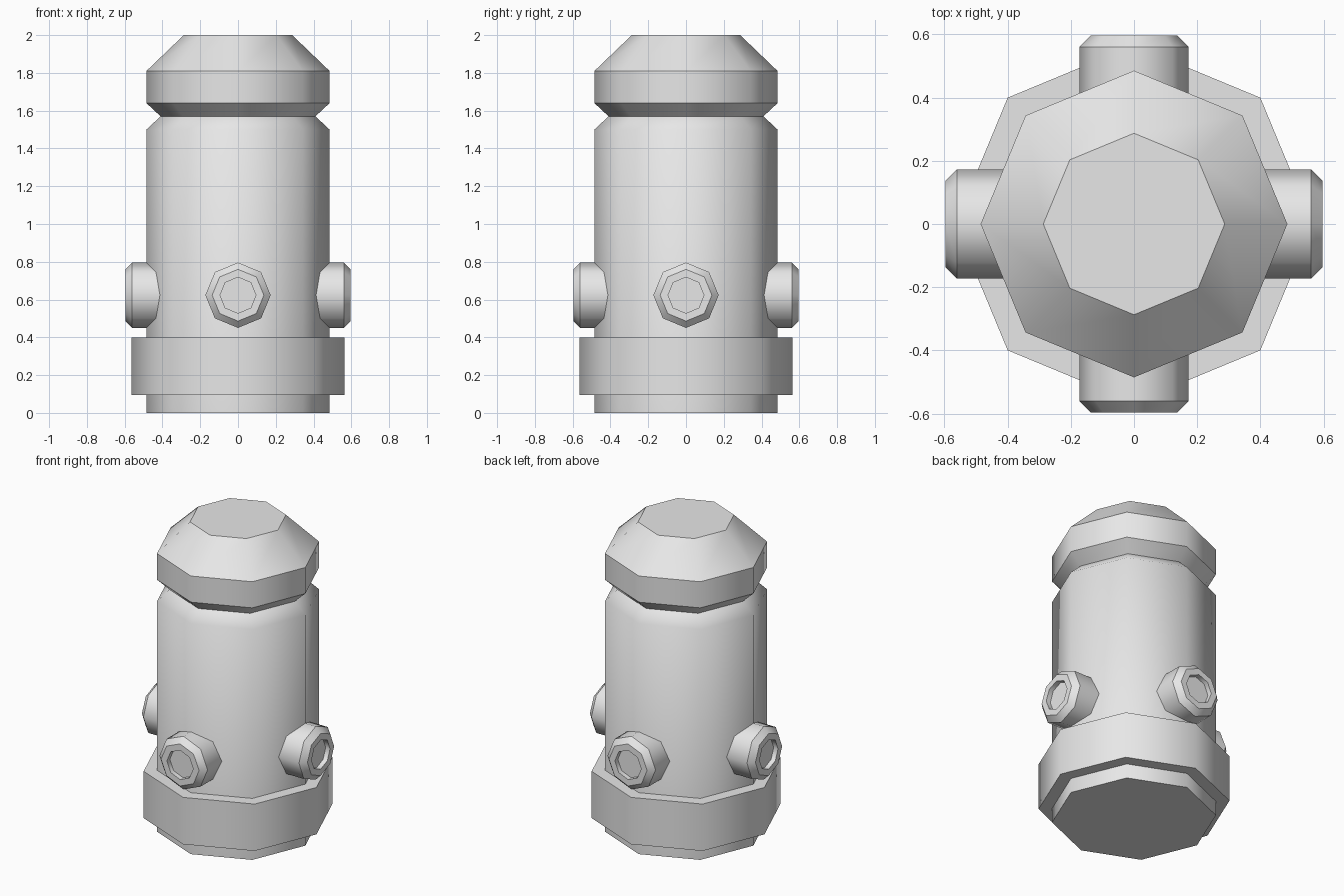
import bpy, bmesh
from math import cos, sin, pi
from mathutils import Matrix

cube = bpy.data.objects.get("Cube")
if cube:
    bpy.data.objects.remove(cube, do_unlink=True)

grey = bpy.data.materials.new("painted grey")
grey.use_nodes = True
colour = (0.8, 0.8, 0.8, 1)
grey.diffuse_color = colour
grey.node_tree.nodes["Principled BSDF"].inputs["Base Color"].default_value = colour

SIDES = 8


def turned(name, profile, sharp, first=False, last=False, matrix=Matrix()):
    """Eight-sided part turned about z; sharp lists the creased rings,
    first / last close the ends of the (radius, height) profile."""
    bm = bmesh.new()
    rings = [[bm.verts.new((r * cos(2 * pi * i / SIDES), r * sin(2 * pi * i / SIDES), z))
              for i in range(SIDES)] for r, z in profile]
    for a, b in zip(rings, rings[1:]):
        for i in range(SIDES):
            j = (i + 1) % SIDES
            bm.faces.new((a[i], a[j], b[j], b[i]))
    if first:
        bm.faces.new(rings[0][::-1])
    if last:
        bm.faces.new(rings[-1])
    for f in bm.faces:
        f.smooth = True
    for k in sharp:
        for i in range(SIDES):
            bm.edges.get((rings[k][i], rings[k][(i + 1) % SIDES])).smooth = False
    bm.transform(matrix)
    mesh = bpy.data.meshes.new(name)
    bm.to_mesh(mesh)
    bm.free()
    mesh.materials.append(grey)
    obj = bpy.data.objects.new(name, mesh)
    bpy.context.collection.objects.link(obj)
    return obj


# Barrel with a softly shaded shoulder
turned("barrel", [(.485, 0), (.485, 1.5), (.41, 1.57)], [0], first=True)

# Collar around the foot
turned("base_collar", [(.45, .095), (.565, .095), (.565, .4), (.45, .4)], [1, 2])

# Bevelled cap above the neck groove
turned("cap", [(.41, 1.57), (.485, 1.64), (.485, 1.81), (.287, 2)], [1, 2, 3], last=True)

# Four outlets with a chamfered rim and a recessed centre
outlet = [(.173, .38), (.173, .56), (.137, .596), (.095, .596), (.095, .565)]
for k, side in enumerate(("left", "back", "right", "front")):
    place = (Matrix.Translation((0, 0, .623)) @ Matrix.Rotation(k * pi / 2, 4, 'Z')
             @ Matrix.Rotation(pi / 2, 4, 'Y'))
    turned(side + "_outlet", outlet, [1, 2, 3, 4], last=True, matrix=place)
